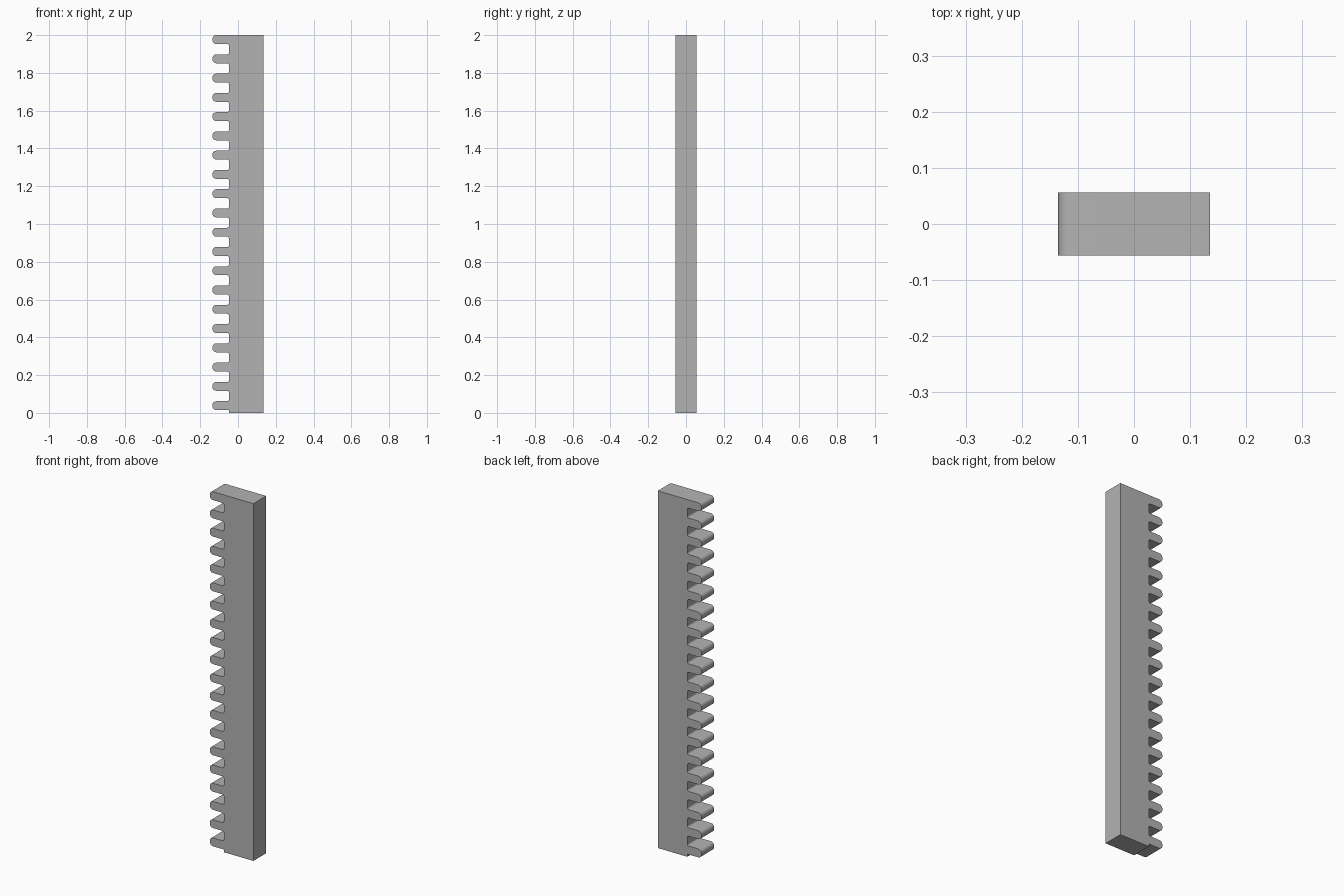
import bpy, bmesh
from math import sin, cos, pi

old = bpy.data.objects.get("Cube")
if old:
    bpy.data.objects.remove(old, do_unlink=True)

TEETH = 20
HEIGHT = 2.0
HALF_X, HALF_Y = 0.135, 0.0565
ROOT_X = -0.048            # where the teeth meet the bar
THICK, PITCH = 0.047, 0.102
TIP_R, ROOT_R = 0.02, 0.01

mat = bpy.data.materials.new("steel grey")
mat.use_nodes = True
grey = (0.45, 0.45, 0.45, 1)
mat.diffuse_color = grey
mat.node_tree.nodes["Principled BSDF"].inputs["Base Color"].default_value = grey


def arc(cx, cz, r, start, sweep, steps=5):
    """Points on a quarter round, in units of pi."""
    return [(cx + r * cos(pi * (start + sweep * i / steps)),
             cz + r * sin(pi * (start + sweep * i / steps))) for i in range(steps + 1)]


# Side profile: plain back edge, then teeth from top to bottom
profile = [(ROOT_X, 0), (HALF_X, 0), (HALF_X, HEIGHT)]
for i in range(TEETH):
    top = HEIGHT - i * PITCH
    low = top - THICK
    if i > 0:
        profile += arc(ROOT_X - ROOT_R, top + ROOT_R, ROOT_R, 0, -0.5)
    profile += arc(-HALF_X + TIP_R, top - TIP_R, TIP_R, 0.5, 0.5)
    profile += arc(-HALF_X + TIP_R, low + TIP_R, TIP_R, 1, 0.5)
    if i < TEETH - 1:
        profile += arc(ROOT_X - ROOT_R, low - ROOT_R, ROOT_R, 0.5, -0.5)
    else:
        profile.append((ROOT_X, low))

# Extrude the profile through the thickness of the rack
bm = bmesh.new()
face = bm.faces.new([bm.verts.new((x, -HALF_Y, z)) for x, z in profile])
out = bmesh.ops.extrude_face_region(bm, geom=[face])
moved = [v for v in out["geom"] if isinstance(v, bmesh.types.BMVert)]
bmesh.ops.translate(bm, verts=moved, vec=(0, 2 * HALF_Y, 0))
bmesh.ops.recalc_face_normals(bm, faces=bm.faces)
bmesh.ops.triangulate(bm, faces=[f for f in bm.faces if len(f.verts) > 4])
mesh = bpy.data.meshes.new("gear_rack")
bm.to_mesh(mesh)
bm.free()
mesh.materials.append(mat)

rack = bpy.data.objects.new("gear_rack", mesh)
bpy.context.collection.objects.link(rack)
bpy.context.view_layer.objects.active = rack
rack.select_set(True)
bpy.ops.object.shade_smooth_by_angle(angle=pi / 6)
